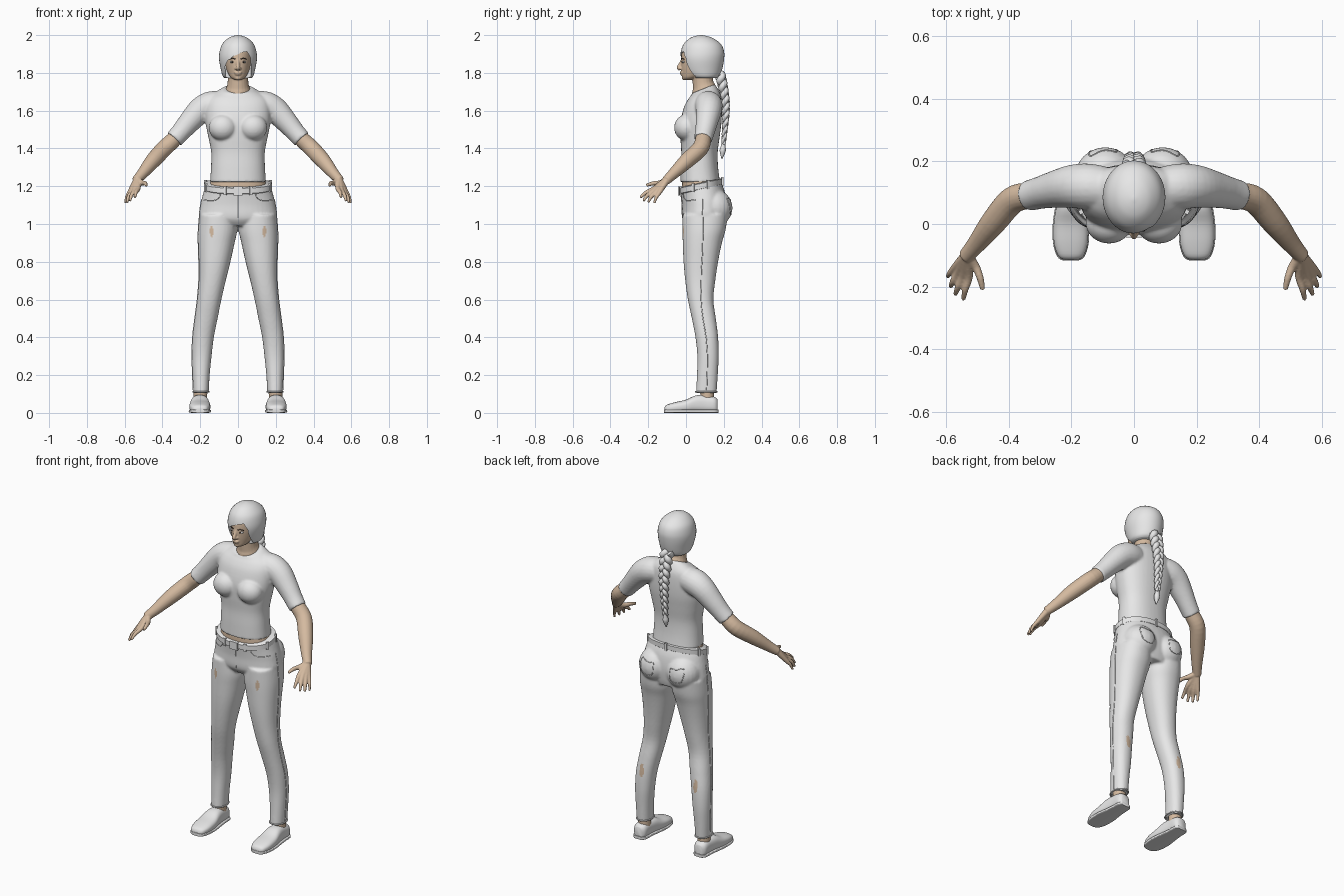
import bpy, bmesh, math
from mathutils import Vector, Matrix

default = bpy.data.objects.get("Cube")
if default:
    bpy.data.objects.remove(default, do_unlink=True)


def material(name, colour):
    mat = bpy.data.materials.new(name)
    mat.use_nodes = True
    mat.diffuse_color = (*colour, 1)
    mat.node_tree.nodes["Principled BSDF"].inputs["Base Color"].default_value = (*colour, 1)
    return mat


grey = material("light grey", (.8, .8, .8))
skin = material("tan skin", (.66, .49, .35))
dark = material("dark brown", (.06, .04, .03))


# ---------- helpers ----------
def interpolate(keys, steps=4):
    """Smooth spline through number tuples."""
    out = []
    for i in range(len(keys) - 1):
        a, b, c, d = (keys[max(0, min(len(keys) - 1, i + k))] for k in (-1, 0, 1, 2))
        for s in range(steps):
            t = s / steps
            out.append([q + t / 2 * (r - p + t * (2 * p - 5 * q + 4 * r - w + t * (3 * (q - r) + w - p)))
                        for p, q, r, w in zip(a, b, c, d)])
    return out + [list(keys[-1])]


def bridge(bm, rings, mirror=False):
    """Closed skin through rings of points, optionally repeated on the other side."""
    for side in ((1, -1) if mirror else (1,)):
        loops = [[bm.verts.new((p[0] * side, p[1], p[2])) for p in ring] for ring in rings]
        n = len(loops[0])
        for low, high in zip(loops, loops[1:]):
            for i in range(n):
                j = (i + 1) % n
                bm.faces.new((low[i], low[j], high[j], high[i]))
        bm.faces.new(loops[0])
        bm.faces.new(loops[-1])


def oval(cx, cy, rx, ry, power=2.0, n=40):
    def bend(v):
        return math.copysign(abs(v) ** (2 / power), v)
    turns = [math.tau * i / n for i in range(n)]
    return [(cx + rx * bend(math.cos(a)), cy + ry * bend(math.sin(a))) for a in turns]


def stack(bm, keys, power=2.0, mirror=False, steps=4):
    """Level rings: z, left x, right x, front y, back y, tilt."""
    rings = []
    for z, x0, x1, y0, y1, tilt in interpolate(keys, steps):
        cy = (y0 + y1) / 2
        flat = oval((x0 + x1) / 2, cy, (x1 - x0) / 2, (y1 - y0) / 2, power)
        rings.append([(x, y, z + tilt * (y - cy)) for x, y in flat])
    bridge(bm, rings, mirror)


def centred(keys):
    """Rings given as z, half width, front, back and an optional tilt."""
    return [(k[0], -k[1], k[1], k[2], k[3], k[4] if len(k) > 4 else 0) for k in keys]


def tube(bm, keys, mirror=False, n=20):
    """Round limb through x, y, z, radius."""
    path = interpolate(keys)
    pts = [Vector(p[:3]) for p in path]
    rings = []
    for i, p in enumerate(pts):
        along = pts[min(i + 1, len(pts) - 1)] - pts[max(i - 1, 0)]
        u = along.cross(Vector((.3, 1, 0))).normalized()
        v = along.cross(u).normalized()
        rings.append([p + u * a + v * b for a, b in oval(0, 0, path[i][3], path[i][3], n=n)])
    bridge(bm, rings, mirror)


def ball(bm, centre, size, mirror=False):
    for side in ((1, -1) if mirror else (1,)):
        place = Matrix.Translation((centre[0] * side, *centre[1:])) @ Matrix.Diagonal((*size, 1))
        bmesh.ops.create_uvsphere(bm, u_segments=24, v_segments=16, radius=1, matrix=place)


def finish(bm, name, *mats, voxel=0, cutter=None):
    """Make the object; blend overlapping volumes or cut it when asked."""
    bmesh.ops.recalc_face_normals(bm, faces=bm.faces)
    mesh = bpy.data.meshes.new(name)
    bm.to_mesh(mesh)
    bm.free()
    obj = bpy.data.objects.new(name, mesh)
    bpy.context.collection.objects.link(obj)
    if voxel:
        blend = obj.modifiers.new("blend", 'REMESH')
        blend.mode, blend.voxel_size = 'VOXEL', voxel
        relax = obj.modifiers.new("relax", 'SMOOTH')
        relax.factor, relax.iterations = .5, 4
    if cutter:
        cut = obj.modifiers.new("cut", 'BOOLEAN')
        cut.operation, cut.solver, cut.object = 'DIFFERENCE', 'EXACT', cutter
    if voxel or cutter:
        graph = bpy.context.evaluated_depsgraph_get()
        obj.data = bpy.data.meshes.new_from_object(obj.evaluated_get(graph))
        obj.modifiers.clear()
    obj.data.materials.clear()
    for mat in mats:
        obj.data.materials.append(mat)
    obj.data.shade_smooth()
    obj.data.set_sharp_from_angle(angle=math.radians(45))
    return obj


def cord(name, paths, thick, mat):
    """Thin round line; a fourth number scales the thickness."""
    data = bpy.data.curves.new(name, 'CURVE')
    data.dimensions, data.bevel_depth, data.bevel_resolution, data.use_fill_caps = '3D', thick, 2, True
    for path in paths:
        line = data.splines.new('POLY')
        line.points.add(len(path) - 1)
        for point, p in zip(line.points, path):
            point.co = (*p[:3], 1)
            point.radius = p[3] if len(p) > 3 else 1
        line.use_smooth = True
    data.materials.append(mat)
    bpy.context.collection.objects.link(bpy.data.objects.new(name, data))


def both(path):
    return [path, [(-p[0], *p[1:]) for p in path]]


# ---------- shirt ----------
bm = bmesh.new()
stack(bm, centred([(1.222, .148, -.03, .18), (1.3, .143, -.028, .17), (1.38, .142, -.025, .168),
                   (1.46, .157, -.03, .178), (1.54, .172, -.03, .188), (1.62, .172, -.01, .19),
                   (1.67, .155, .012, .185, .1), (1.7, .112, .028, .168, .25),
                   (1.716, .078, .03, .152, .4)]), power=2.3)
ball(bm, (.08, .003, 1.51), (.075, .066, .07), True)
tube(bm, [(.1, .115, 1.635, .07), (.15, .12, 1.627, .074), (.2, .12, 1.6, .069), (.257, .11, 1.54, .059),
          (.3, .1, 1.49, .052), (.338, .09, 1.448, .049)], True)
finish(bm, "shirt", grey, voxel=.007)

# ---------- jeans ----------
bm = bmesh.new()
stack(bm, [(.105, .155, .237, .053, .162, 0), (.2, .15, .241, .058, .168, 0), (.3, .14, .244, .06, .173, 0),
           (.4, .128, .241, .05, .17, 0), (.5, .108, .229, .031, .158, 0), (.6, .088, .216, .01, .145, 0),
           (.7, .065, .208, -.004, .155, 0), (.8, .04, .208, -.013, .17, 0), (.9, .018, .211, -.017, .19, 0),
           (.97, .004, .211, -.019, .21, 0), (1.05, .01, .203, -.018, .22, 0)], power=2.2, mirror=True)
stack(bm, centred([(.99, .12, .01, .2), (1.03, .2, -.018, .21), (1.1, .199, -.021, .215),
                   (1.16, .185, -.026, .205, .1), (1.2, .174, -.03, .185, .22)]), power=2.2)
ball(bm, (.092, .148, 1.085), (.098, .098, .1), True)
jeans = finish(bm, "jeans", grey, skin, voxel=.007)
for face in jeans.data.polygons:
    x, y, z = face.center
    worn_front = face.normal.y < 0 and ((abs(x) - .14) / .009) ** 2 + ((z - .96) / .03) ** 2 < 1
    worn_back = face.normal.y > 0 and ((abs(x) - .18) / .014) ** 2 + ((z - .42) / .04) ** 2 < 1
    face.material_index = int(worn_front or worn_back)


# ---------- seams and pockets ----------
def on_jeans(path):
    return [tuple(jeans.closest_point_on_mesh(Vector(p[:3]))[1]) for p in interpolate(path, 6)]


front_pocket = [(.1, -.04, 1.17), (.11, -.04, 1.14), (.14, -.02, 1.125), (.2, .04, 1.13)]
back_pocket = [(.045, .26, 1.14), (.05, .26, 1.06), (.09, .27, 1.035), (.14, .25, 1.06),
               (.155, .24, 1.15), (.1, .27, 1.145), (.045, .26, 1.14)]
side_seam = [(.26, .08, 1.15), (.26, .09, .9), (.25, .08, .6), (.27, .11, .35), (.26, .11, .12)]
seams = [line for path in (front_pocket, back_pocket, side_seam) for line in both(on_jeans(path))]
cord("jeans_seams", seams + [on_jeans([(0, -.06, 1.16), (0, -.06, 1.02)])], .0025, grey)
hem = [(.196 + x, .1075 + y, .112) for x, y in oval(0, 0, .042, .056, 2.2)]
cord("trouser_hems", both(hem + hem[:1]), .004, grey)

# ---------- belt, loops and buckle ----------
bm = bmesh.new()
stack(bm, centred([(z, .173 + w, -.031 - w, .186 + w, .22)
                   for z, w in ((1.182, 0), (1.186, .006), (1.214, .006), (1.218, 0))]), 2.2, steps=1)
for angle in (-112, -90, -68, -20, 20, 90, 160, 200):
    a = math.radians(angle)
    y = .0775 + .115 * math.sin(a)
    wide = .05 if angle == -90 else .014
    place = (Matrix.Translation((.181 * math.cos(a), y, 1.2 + .22 * (y - .0775)))
             @ Matrix.Rotation(math.atan2(math.sin(a) / .115, math.cos(a) / .181), 4, 'Z'))
    bmesh.ops.create_cube(bm, size=1, matrix=place @ Matrix.Diagonal((.012, wide, .046, 1)))
finish(bm, "belt", grey)
bm = bmesh.new()
stack(bm, centred([(1.17, .15, -.02, .17), (1.2, .15, -.022, .172), (1.24, .14, -.02, .168)]), 2.2)
finish(bm, "waist_skin", skin)

# ---------- arms and hands ----------
bm = bmesh.new()
tube(bm, [(.29, .105, 1.505, .04), (.335, .092, 1.452, .042), (.39, .075, 1.4, .044), (.45, .005, 1.335, .041),
          (.505, -.065, 1.268, .03), (.54, -.105, 1.23, .024)], True)
wrist = (.535, -.1, 1.236, .019)
fingers = [[(.528, -.165, 1.19, .0135), (.54, -.21, 1.168, .0105), (.546, -.242, 1.14, .007)],
           [(.547, -.165, 1.18, .0135), (.563, -.202, 1.155, .0105), (.572, -.226, 1.122, .007)],
           [(.562, -.155, 1.172, .0135), (.579, -.184, 1.145, .0105), (.587, -.2, 1.114, .007)],
           [(.574, -.14, 1.168, .0125), (.59, -.158, 1.14, .009), (.596, -.168, 1.11, .0065)],
           [(.508, -.135, 1.218, .014), (.493, -.17, 1.216, .012), (.484, -.21, 1.205, .008)]]
for finger in fingers:
    tube(bm, [wrist] + finger, True, 12)
finish(bm, "arms_and_hands", skin, voxel=.004)

# ---------- head and neck ----------
bm = bmesh.new()
stack(bm, centred([(1.763, .018, -.012, .03), (1.775, .038, -.02, .07), (1.8, .054, -.023, .12),
                   (1.83, .065, -.026, .16), (1.87, .072, -.026, .18), (1.92, .072, -.018, .18),
                   (1.96, .05, .01, .15), (1.975, .02, .05, .11)]))
tube(bm, [(0, .1, 1.66, .07), (0, .098, 1.71, .065), (0, .09, 1.75, .055), (0, .085, 1.83, .054)])
tube(bm, [(0, -.018, 1.875, .007), (0, -.028, 1.85, .009), (0, -.038, 1.828, .0115), (0, -.03, 1.818, .009)])
ball(bm, (.01, -.026, 1.823), (.009, .01, .007), True)
ball(bm, (0, -.022, 1.802), (.022, .012, .006))
ball(bm, (0, -.021, 1.793), (.018, .011, .006))
ball(bm, (0, -.008, 1.773), (.018, .014, .012))
finish(bm, "head_and_neck", skin, voxel=.004)
bm = bmesh.new()
ball(bm, (.03, -.011, 1.858), (.013, .011, .006), True)
finish(bm, "eyes", grey)
bm = bmesh.new()
ball(bm, (.03, -.02, 1.858), (.005, .004, .005), True)
finish(bm, "irises", dark)
cord("eyebrows", both([(.014, -.024, 1.872), (.03, -.021, 1.878), (.047, -.009, 1.872)]), .0025, dark)

# ---------- hair with swept fringe ----------
bm = bmesh.new()
opening = [(-.063, 1.7), (-.068, 1.835), (-.055, 1.866), (-.02, 1.89), (.02, 1.908), (.048, 1.913),
           (.066, 1.88), (.07, 1.8), (.063, 1.7)]
bridge(bm, [[(x, y, z) for x, z in opening] for y in (-.3, .05)])
face_cutter = finish(bm, "face_cutter", grey)
face_cutter.hide_render = True
bm = bmesh.new()
stack(bm, centred([(1.772, .07, .03, .165), (1.785, .082, .005, .18), (1.82, .091, -.018, .192),
                   (1.87, .1, -.03, .201), (1.91, .098, -.028, .202), (1.95, .085, -.014, .187),
                   (1.98, .057, .015, .15), (1.994, .03, .045, .115), (2, .004, .075, .085)]))
finish(bm, "hair", grey, cutter=face_cutter)
bpy.data.objects.remove(face_cutter, do_unlink=True)

# ---------- braid ----------
strands = []
for strand in range(3):
    path = []
    for i in range(81):
        t = i / 80
        phase = math.tau * (3.2 * t + strand / 3)
        slim = 1 - .6 * t
        centre_y = .178 + .04 * math.sin(min(1, 1.6 * t) * math.pi / 2) - .02 * t * t
        path.append((.023 * slim * math.sin(phase), centre_y + .011 * slim * math.sin(2 * phase),
                     1.8 - .38 * t, slim))
    strands.append(path)
cord("braid", strands, .02, grey)
bm = bmesh.new()
tube(bm, [(0, .198, 1.43, .01), (0, .197, 1.41, .013), (0, .194, 1.385, .016), (0, .19, 1.345, .002)])
finish(bm, "braid_tuft", grey)

# ---------- shoes and ankles ----------
shoe = [(-.115, .02, .026), (-.103, .04, .042), (-.06, .054, .056), (0, .055, .07), (.05, .048, .092),
        (.1, .042, .094), (.15, .039, .085), (.168, .024, .07)]
bm = bmesh.new()
bridge(bm, [[(x, y, z) for x, z in oval(.202, top / 2, wide, top / 2, 2.6)]
            for y, wide, top in interpolate(shoe)], True)
bridge(bm, [[(x, y * 1.02, z) for x, z in oval(.202, .009, wide + .003, .009, 5)]
            for y, wide, top in interpolate(shoe)], True)
finish(bm, "shoes", grey)
bm = bmesh.new()
tube(bm, [(.199, .112, .05, .036), (.199, .112, .09, .036), (.198, .11, .13, .036)], True)
finish(bm, "ankles", skin)
